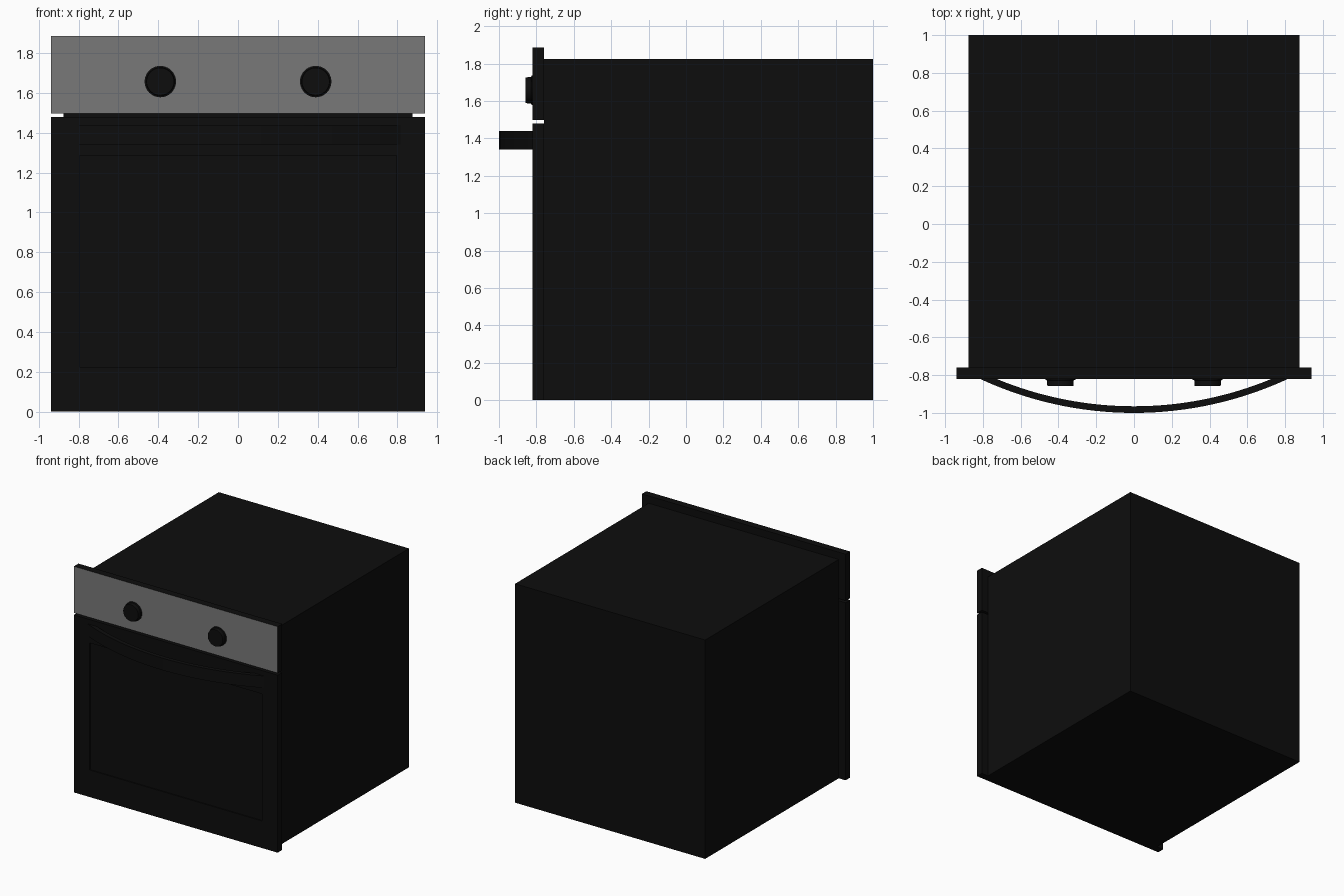
import bpy, bmesh, math
from mathutils import Vector

if "Cube" in bpy.data.objects:
    bpy.data.objects.remove(bpy.data.objects["Cube"])


def material(name, v):
    m = bpy.data.materials.new(name)
    m.diffuse_color = (v, v, v, 1)
    m.use_nodes = True
    m.node_tree.nodes["Principled BSDF"].inputs["Base Color"].default_value = m.diffuse_color
    return m


BLACK = material("black_enamel", 0.004)
STEEL = material("brushed_steel", 0.19)
FRONT = -0.82   # front plane of door and panel


def finish(name, bm, smooth=False):
    bmesh.ops.recalc_face_normals(bm, faces=bm.faces)
    me = bpy.data.meshes.new(name)
    bm.to_mesh(me)
    bm.free()
    me.materials.append(BLACK)
    ob = bpy.data.objects.new(name, me)
    bpy.context.collection.objects.link(ob)
    if smooth:
        bpy.ops.object.select_all(action='DESELECT')
        bpy.context.view_layer.objects.active = ob
        ob.select_set(True)
        bpy.ops.object.shade_smooth_by_angle(angle=math.radians(35))
    return ob


def box(x, y0, y1, z0, z1):
    bm = bmesh.new()
    bmesh.ops.create_cube(bm, size=1)
    for v in bm.verts:
        v.co = Vector((v.co.x * 2 * x, y0 if v.co.y < 0 else y1, z0 if v.co.z < 0 else z1))
    bm.normal_update()
    return bm


def front_face(geom):
    return min(geom.faces, key=lambda f: f.normal.y)


# Oven cabinet
finish("cabinet", box(0.877, -0.76, 1.0, 0, 1.825))

# Door with a shallow recessed window
bm = box(0.94, FRONT, -0.76, 0, 1.48)
door_face = front_face(bm)
window = bmesh.ops.extrude_discrete_faces(bm, faces=[door_face])["faces"][0]
for v in window.verts:
    v.co.x = math.copysign(0.795, v.co.x)
    v.co.z = 0.225 if v.co.z < 0.7 else 1.285
recess = bmesh.ops.extrude_discrete_faces(bm, faces=[window])["faces"][0]
for v in recess.verts:
    v.co.y += 0.01
finish("door", bm)

# Control panel, steel on its front face only
panel = finish("control_panel", box(0.94, FRONT, -0.76, 1.497, 1.885))
panel.data.materials.append(STEEL)
min(panel.data.polygons, key=lambda p: p.normal.y).material_index = 1

# Knobs: thin base ring and cap, lathed about the y axis
profile = [(0.079, 0.0), (0.079, 0.005), (0.071, 0.008), (0.069, 0.037)]
N = 40
for side, x in (("left", -0.39), ("right", 0.39)):
    bm = bmesh.new()
    rings = [[bm.verts.new((x + r * math.cos(2 * math.pi * i / N), FRONT - d,
                            1.657 + r * math.sin(2 * math.pi * i / N)))
              for i in range(N)] for r, d in profile]
    for a, b in zip(rings, rings[1:]):
        for i in range(N):
            j = (i + 1) % N
            bm.faces.new((a[i], a[j], b[j], b[i]))
    bm.faces.new(rings[0])
    bm.faces.new(rings[-1])
    finish(side + "_knob", bm, True)

# Bowed handle: flat bar following a circular arc, ends on the door
half, sag, thick = 0.815, 0.18, 0.035
R = (half ** 2 + sag ** 2) / (2 * sag)
cy = -1.0 + R
bm = bmesh.new()
sections = []
S = 32
for i in range(S + 1):
    t = 2 * i / S - 1
    pts = []
    for r in (R, R - thick):
        a = t * math.acos((cy - FRONT) / r)
        pts.append((r * math.sin(a), cy - r * math.cos(a)))
    (xo, yo), (xi, yi) = pts
    sections.append([bm.verts.new(c) for c in
                     ((xo, yo, 1.34), (xo, yo, 1.44), (xi, yi, 1.44), (xi, yi, 1.34))])
for a, b in zip(sections, sections[1:]):
    for k in range(4):
        m = (k + 1) % 4
        bm.faces.new((a[k], a[m], b[m], b[k]))
bm.faces.new(sections[0])
bm.faces.new(sections[-1])
finish("handle", bm, True)
